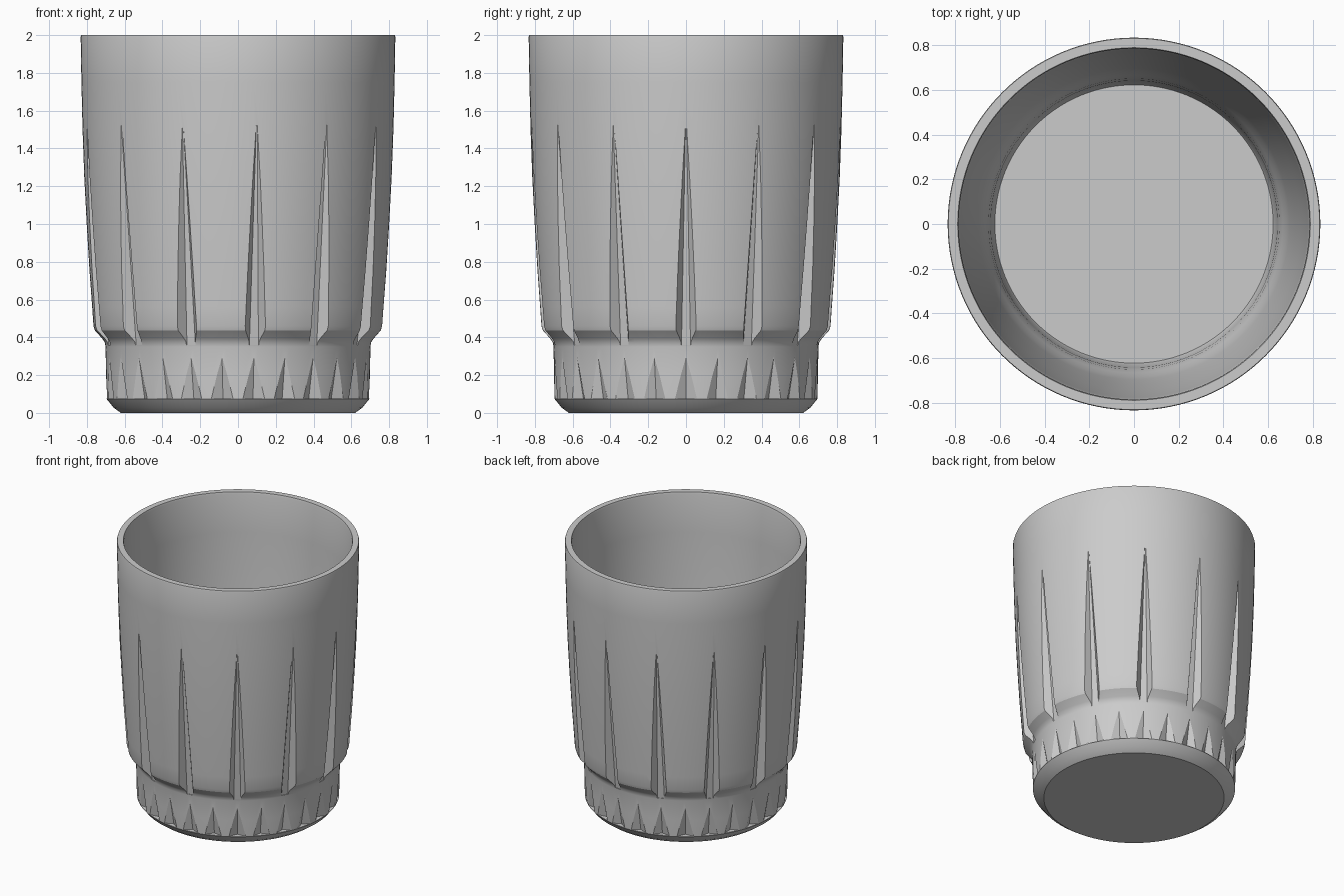
import bpy, bmesh, math
from mathutils import Matrix, Vector

cube = bpy.data.objects.get("Cube")
if cube:
    bpy.data.objects.remove(cube, do_unlink=True)

grey = bpy.data.materials.new("plain grey")
grey.use_nodes = True
grey.diffuse_color = (0.6, 0.6, 0.6, 1)
grey.node_tree.nodes["Principled BSDF"].inputs["Base Color"].default_value = (0.6, 0.6, 0.6, 1)


def finish(bm, name):
    mesh = bpy.data.meshes.new(name)
    bmesh.ops.recalc_face_normals(bm, faces=bm.faces)
    bm.to_mesh(mesh)
    bm.free()
    mesh.materials.append(grey)
    obj = bpy.data.objects.new(name, mesh)
    bpy.context.collection.objects.link(obj)
    return obj


def lathe(profile, name, segments=128):
    bm = bmesh.new()
    verts = [bm.verts.new((r, 0, z)) for r, z in profile]
    edges = [bm.edges.new(pair) for pair in zip(verts, verts[1:])]
    bmesh.ops.spin(bm, geom=verts + edges, cent=(0, 0, 0), axis=(0, 0, 1),
                   angle=math.tau, steps=segments, use_merge=True)
    bmesh.ops.remove_doubles(bm, verts=bm.verts, dist=0.0001)
    return finish(bm, name)


def ring_of_cutters(name, count, low, high, outer, slope):
    """Tapered wedges; low and high are (floor radius, floor half width, z)."""
    bm = bmesh.new()
    for i in range(count):
        turn = Matrix.Rotation(math.tau * i / count, 3, 'Z')
        rings = []
        for floor, half, z in (low, high):
            wide = half + slope * (outer - floor)
            section = [(floor, -half), (outer, -wide), (outer, wide), (floor, half)]
            if half == 0:
                section.pop()
            rings.append([bm.verts.new(turn @ Vector((x, y, z))) for x, y in section])
        a, b = rings
        bm.faces.new(a)
        bm.faces.new(b)
        for j in range(len(a)):
            k = (j + 1) % len(a)
            bm.faces.new((a[j], a[k], b[k], b[j]))
    cutter = finish(bm, name)
    cutter.hide_render = True
    return cutter


# Hollow cup body: base, stepped foot, flared wall, rim, inner wall and floor
outside = [(0, 0), (0.62, 0), (0.658, 0.027), (0.695, 0.073), (0.699, 0.2),
           (0.701, 0.35), (0.706, 0.375), (0.72, 0.395), (0.758, 0.437),
           (0.765, 0.46), (0.772, 0.56), (0.786, 0.75), (0.801, 1.0),
           (0.814, 1.25), (0.823, 1.5), (0.829, 1.75), (0.833, 1.99), (0.83, 2)]
inside = [(0.788, 2), (0.784, 1.985), (0.776, 1.7), (0.764, 1.4), (0.745, 1.1),
          (0.72, 0.8), (0.695, 0.55), (0.682, 0.46), (0.665, 0.4), (0.65, 0.35),
          (0.641, 0.28), (0.63, 0.12), (0.622, 0.1), (0, 0.1)]
cup = lathe(outside + inside, "cup_body")

# Long tapering flutes on the wall and small pointed notches on the foot
flutes = ring_of_cutters("flute_cutters", 13, (0.699, 0.024, 0.36),
                         (0.826, 0.002, 1.55), 0.9, 0.6)
notches = ring_of_cutters("notch_cutters", 26, (0.66, 0, 0.077),
                          (0.702, 0, 0.305), 0.73, 1.75)

bpy.ops.object.select_all(action='DESELECT')
bpy.context.view_layer.objects.active = cup
cup.select_set(True)
for cutter in (flutes, notches):
    cut = cup.modifiers.new(cutter.name, 'BOOLEAN')
    cut.operation = 'DIFFERENCE'
    cut.solver = 'EXACT'
    cut.object = cutter
    bpy.ops.object.modifier_apply(modifier=cut.name)
    bpy.data.objects.remove(cutter, do_unlink=True)

bpy.ops.object.shade_smooth_by_angle(angle=math.radians(25))
